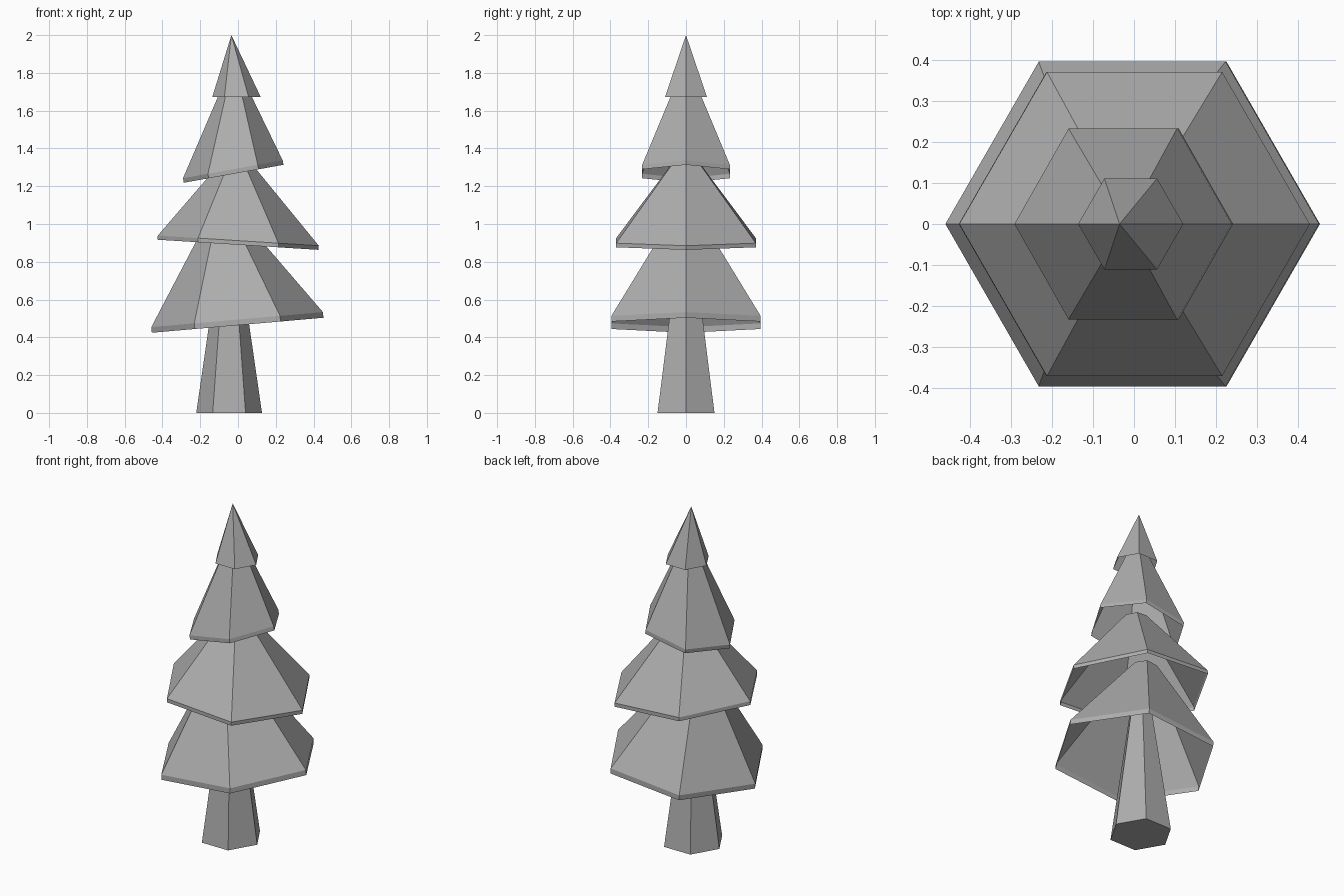
import bpy
import math
from mathutils import Vector, Matrix

SIDES = 6

cube = bpy.data.objects.get("Cube")
if cube:
    bpy.data.objects.remove(cube, do_unlink=True)

# Single matte grey
grey = bpy.data.materials.new("plain_grey")
grey.use_nodes = True
colour = (0.42, 0.42, 0.42, 1)
grey.diffuse_color = colour
grey.node_tree.nodes["Principled BSDF"].inputs["Base Color"].default_value = colour


def ring(centre, radius, tilt=0.0):
    """Hexagon with corners on the x axis, leaning sideways by tilt."""
    turn = Matrix.Rotation(-tilt, 3, 'Y')
    angles = [math.tau * i / SIDES for i in range(SIDES)]
    return [Vector(centre) + turn @ Vector((radius * math.cos(a), radius * math.sin(a), 0))
            for a in angles]


def build(name, rings, tip=None, close_bottom=False):
    """Join the rings with flat sides; finish with a point or a flat cap."""
    verts = [v for r in rings for v in r]
    faces = []
    for level in range(len(rings) - 1):
        low, high = level * SIDES, (level + 1) * SIDES
        for i in range(SIDES):
            j = (i + 1) % SIDES
            faces.append((low + i, low + j, high + j, high + i))
    last = (len(rings) - 1) * SIDES
    if tip is not None:
        verts.append(Vector(tip))
        faces += [(last + i, last + (i + 1) % SIDES, len(verts) - 1) for i in range(SIDES)]
    else:
        faces.append(tuple(range(last, last + SIDES)))
    if close_bottom:
        faces.append(tuple(reversed(range(SIDES))))
    mesh = bpy.data.meshes.new(name)
    mesh.from_pydata(verts, [], faces)
    mesh.materials.append(grey)
    bpy.context.collection.objects.link(bpy.data.objects.new(name, mesh))


def branch_tier(name, x, z, radius, tilt, apex, rim):
    """Hollow leaning cone with a narrow rim and a cut-off top."""
    tilt = math.radians(tilt)
    lift = Vector((-math.sin(tilt), 0, math.cos(tilt))) * rim
    base = ring((x, 0, z), radius, tilt)
    shoulder = [v + lift for v in base]
    top = [v.lerp(Vector(apex), 0.85) for v in shoulder]
    build(name, [base, shoulder, top])


# Tapered trunk reaching up inside the lowest tier
build("trunk", [ring((-0.047, 0, 0), 0.174), ring((-0.047, 0, 0.8), 0.058)],
      close_bottom=True)

# Leaning branch tiers, bottom to top
branch_tier("lower_branches", -0.002, 0.464, 0.456, 5, (-0.09, 0, 1.16), 0.03)
branch_tier("middle_branches", 0, 0.89, 0.427, -3.6, (-0.01, 0, 1.42), 0.022)
branch_tier("upper_branches", -0.023, 1.266, 0.268, 10.2, (-0.022, 0, 1.87), 0.024)

# Pointed treetop, open underneath
build("treetop", [ring((-0.008, 0, 1.673), 0.128)], tip=(-0.035, 0, 2))
